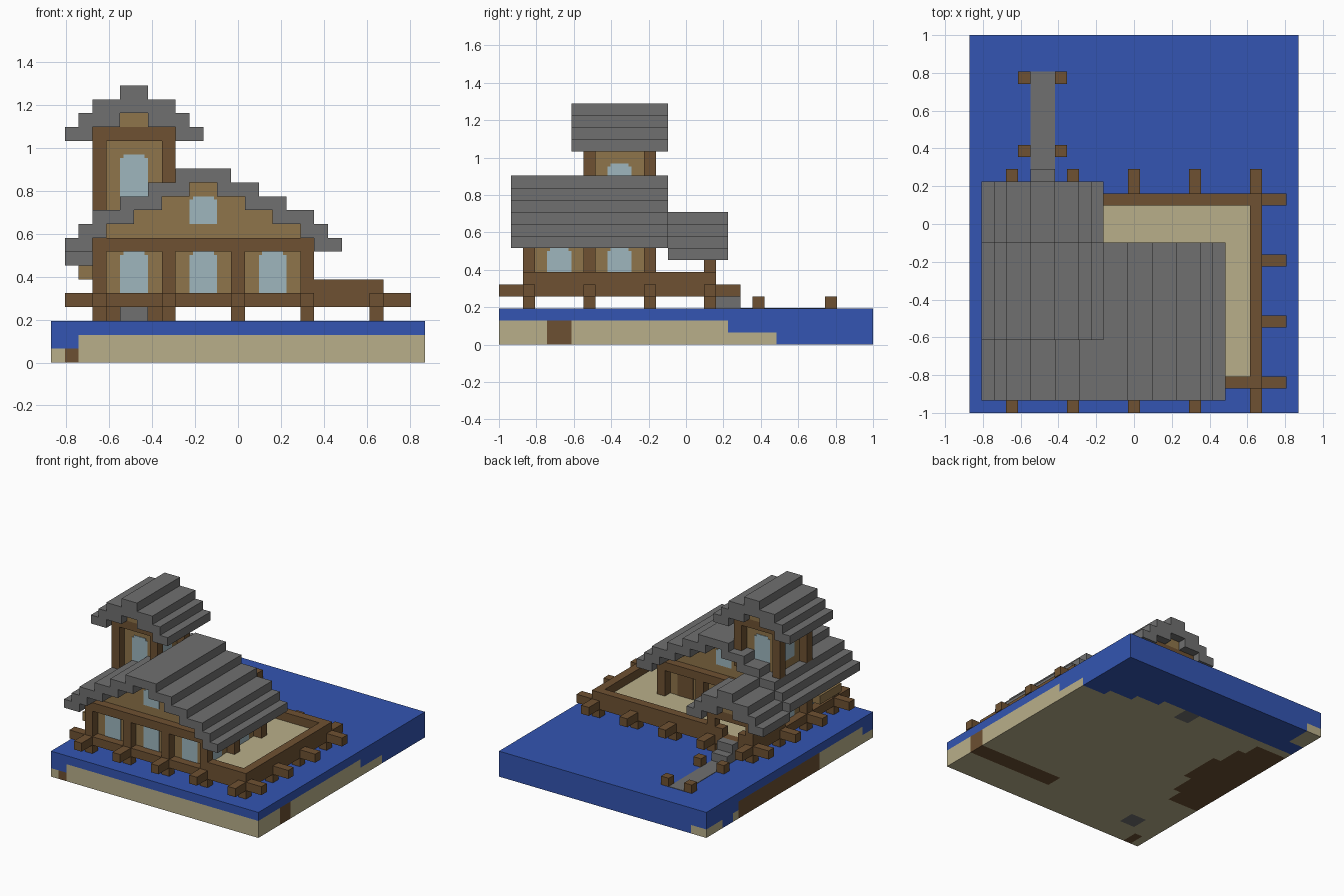
import bpy, bmesh
from mathutils import Matrix, Vector

cube = bpy.data.objects.get("Cube")
if cube:
    bpy.data.objects.remove(cube, do_unlink=True)

U = 2 / 31          # one block
NX, NY, NZ = 27, 31, 3


def material(name, r, g, b):
    m = bpy.data.materials.new(name)
    m.use_nodes = True
    m.diffuse_color = (r, g, b, 1)
    m.node_tree.nodes["Principled BSDF"].inputs["Base Color"].default_value = (r, g, b, 1)
    return m


WATER = material("water_blue", 0.033, 0.091, 0.445)
SAND = material("pale_sand", 0.485, 0.429, 0.254)
DIRT = material("dirt_brown", 0.150, 0.080, 0.032)
STONE = material("stone_grey", 0.162, 0.162, 0.162)
LOG = material("dark_log", 0.156, 0.083, 0.032)
PLANK = material("plank_brown", 0.275, 0.178, 0.069)
GLASS = material("window_glass", 0.342, 0.468, 0.515)


def place(i, j, k):
    return Vector(((i - NX / 2) * U, (j - NY / 2) * U, k * U))


def finish(name, bm, mats):
    me = bpy.data.meshes.new(name)
    bm.to_mesh(me)
    bm.free()
    for m in mats:
        me.materials.append(m)
    ob = bpy.data.objects.new(name, me)
    bpy.context.collection.objects.link(ob)
    return ob


def blocks(name, mat, boxes):
    """One object from boxes given as (i0, i1, j0, j1, k0, k1) in block units."""
    bm = bmesh.new()
    for i0, i1, j0, j1, k0, k1 in boxes:
        lo, hi = place(i0, j0, k0), place(i1, j1, k1)
        size = Matrix.Diagonal((*(hi - lo), 1))
        bmesh.ops.create_cube(bm, size=1, matrix=Matrix.Translation((lo + hi) / 2) @ size)
    return finish(name, bm, [mat])


# Island base: a solid slab with the ground showing on its sides and underside
def ground(i, j, k):
    if k == 2:
        return 0
    if i < 6 - abs(j - 17) // 3 and 9 < j < 25:
        return 2
    if j in (4, 5) and i > 15:
        return 2
    if i < 2 and j < 2:
        return 0 if k else (2 if i else 1)
    if (12 < i < 15 and 23 < j < 26) or (2 < i < 5 and 2 < j < 5):
        return 3
    if i < 2 and j > 27 and k == 0:
        return 1
    shore = 19 if k else 23 + min(3, (26 - i) // 3)
    return 1 if j < shore else 0


bm = bmesh.new()


def quad(corners, mat):
    bm.faces.new([bm.verts.new(place(*c)) for c in corners]).material_index = mat


for i in range(NX):
    for j in range(NY):
        quad([(i, j, 0), (i, j + 1, 0), (i + 1, j + 1, 0), (i + 1, j, 0)], ground(i, j, 0))
        quad([(i, j, NZ), (i + 1, j, NZ), (i + 1, j + 1, NZ), (i, j + 1, NZ)], 0)
for k in range(NZ):
    for i in range(NX):
        for j, row in ((0, 0), (NY, NY - 1)):
            quad([(i, j, k), (i + 1, j, k), (i + 1, j, k + 1), (i, j, k + 1)], ground(i, row, k))
    for j in range(NY):
        for i, col in ((0, 0), (NX, NX - 1)):
            quad([(i, j, k), (i, j + 1, k), (i, j + 1, k + 1), (i, j, k + 1)], ground(col, j, k))
bmesh.ops.remove_doubles(bm, verts=bm.verts, dist=U / 100)
bmesh.ops.recalc_face_normals(bm, faces=bm.faces)
finish("island_base", bm, [WATER, SAND, DIRT, STONE])

# Deck on stilts, with beam ends poking out on all sides
COLS, ROWS = (3, 8, 13, 18, 23), (2, 7, 12, 17)
blocks("deck_stilts", LOG, [(i, i + 1, j, j + 1, 3, 4) for i in COLS for j in ROWS])
blocks("beam_ends", LOG,
       [(i, i + 1, a, a + 2, 4, 5) for i in COLS for a in (0, 18)] +
       [(a, a + 2, j, j + 1, 4, 5) for j in ROWS for a in (1, 24)])
blocks("deck_frame", LOG, [(3, 24, 2, 3, 4, 5), (3, 24, 17, 18, 4, 5),
                           (3, 4, 3, 17, 4, 5), (23, 24, 3, 17, 4, 5)])
blocks("deck_floor", SAND, [(4, 23, 3, 17, 4.1, 5)])
blocks("deck_rim", LOG, [(19, 24, 2, 3, 5, 6), (23, 24, 3, 17, 5, 6), (7, 24, 17, 18, 5, 6),
                         (3, 5, 17, 18, 5, 6), (3, 4, 13, 17, 5, 6)])

# Jetty, its posts and the steps
blocks("jetty_path", STONE, [(5, 7, 20, 28, 3, 3.05)])
blocks("jetty_posts", LOG, [(i, i + 1, j, j + 1, 3, 4) for i in (4, 7) for j in (21, 27)])
blocks("steps", STONE, [(5, 7, 18, 20, 3, 4), (5, 7, 18, 19, 4, 5)])

# Main house: posts, top beams, recessed walls and gables
posts = [(i, j) for i in COLS[:4] for j in (2, 12)] + [(i, 7) for i in (3, 18)]
blocks("house_posts", LOG, [(i, i + 1, j, j + 1, 5, 8) for i, j in posts])
blocks("house_beams", LOG, [(3, 19, 2, 3, 8, 9), (3, 19, 12, 13, 8, 9),
                            (3, 4, 3, 12, 8, 9), (18, 19, 3, 12, 8, 9)])
blocks("house_walls", PLANK, [(4, 18, 3, 4, 5, 9), (4, 18, 11, 12, 5, 9),
                              (4, 5, 4, 11, 5, 9), (17, 18, 4, 11, 5, 9)])
blocks("house_gables", PLANK, [(11 - h, 11 + h, j, j + 1, 9 + n, 10 + n)
                               for n, h in enumerate((7, 5, 3, 1)) for j in (3, 11)])
blocks("side_shelf", PLANK, [(2, 3, 3, 7, 6, 7)])

# Tower
blocks("tower_posts", LOG, [(i, i + 1, j, j + 1, 11, 16) for i in (3, 8) for j in (7, 12)])
blocks("tower_beam", LOG, [(3, 9, 7, 13, 16, 17)])
blocks("tower_walls", PLANK, [(4, 8, 8, 12, 9, 16)])
blocks("tower_gable", PLANK, [(5, 7, 7, 13, 17, 18)])

# Porch
blocks("porch_posts", LOG, [(i, i + 1, 17, 18, 6, 7) for i in (3, 8)])
blocks("porch_beam", LOG, [(3, 9, 17, 18, 7, 8)])
blocks("porch_gable", PLANK, [(5, 7, 17, 18, 8, 9)])


# Stepped roofs: outer and inner half width of each course, eaves first
def stepped_roof(name, centre, base, j0, j1, courses):
    boxes = []
    for n, (out, inner) in enumerate(courses):
        k = base + n
        if inner:
            boxes += [(centre - out, centre - inner, j0, j1, k, k + 1),
                      (centre + inner, centre + out, j0, j1, k, k + 1)]
        else:
            boxes.append((centre - out, centre + out, j0, j1, k, k + 1))
    blocks(name, STONE, boxes)


SMALL = [(5, 3), (4, 1), (3, 0), (1, 0)]
stepped_roof("main_roof", 11, 8, 1, 14, [(10, 8), (9, 7), (8, 5), (6, 3), (4, 1), (2, 0)])
stepped_roof("tower_roof", 6, 16, 6, 14, SMALL)
stepped_roof("porch_roof", 6, 7, 14, 19, SMALL)


# Windows and door: thin plates with clipped top corners
def pane(axis, pos, a, k0, k1):
    spans = [(a, a + 2, k0, k1 - 0.25), (a + 0.25, a + 1.75, k1 - 0.25, k1)]
    t0, t1 = pos - 0.06, pos + 0.06
    return [(t0, t1, p, q, r, s) if axis == "x" else (p, q, t0, t1, r, s)
            for p, q, r, s in spans]


def windows(name, mat, panes):
    blocks(name, mat, [b for p in panes for b in pane(*p)])


windows("front_windows", GLASS, [("y", 3, a, 5, 8) for a in (5, 10, 15)])
windows("side_windows", GLASS, [("x", x, a, 5, 8) for x in (4, 18) for a in (4, 9)])
windows("gable_windows", GLASS, [("y", y, 10, 10, 12) for y in (3, 12)])
windows("tower_windows", GLASS, [("y", 8, 5, 12, 15), ("y", 12, 5, 12, 15),
                                 ("x", 4, 9, 12, 15), ("x", 8, 9, 12, 15)])
windows("back_door", LOG, [("y", 12, 15, 5, 8)])
windows("back_window", GLASS, [("y", 12, 10, 5, 8)])
